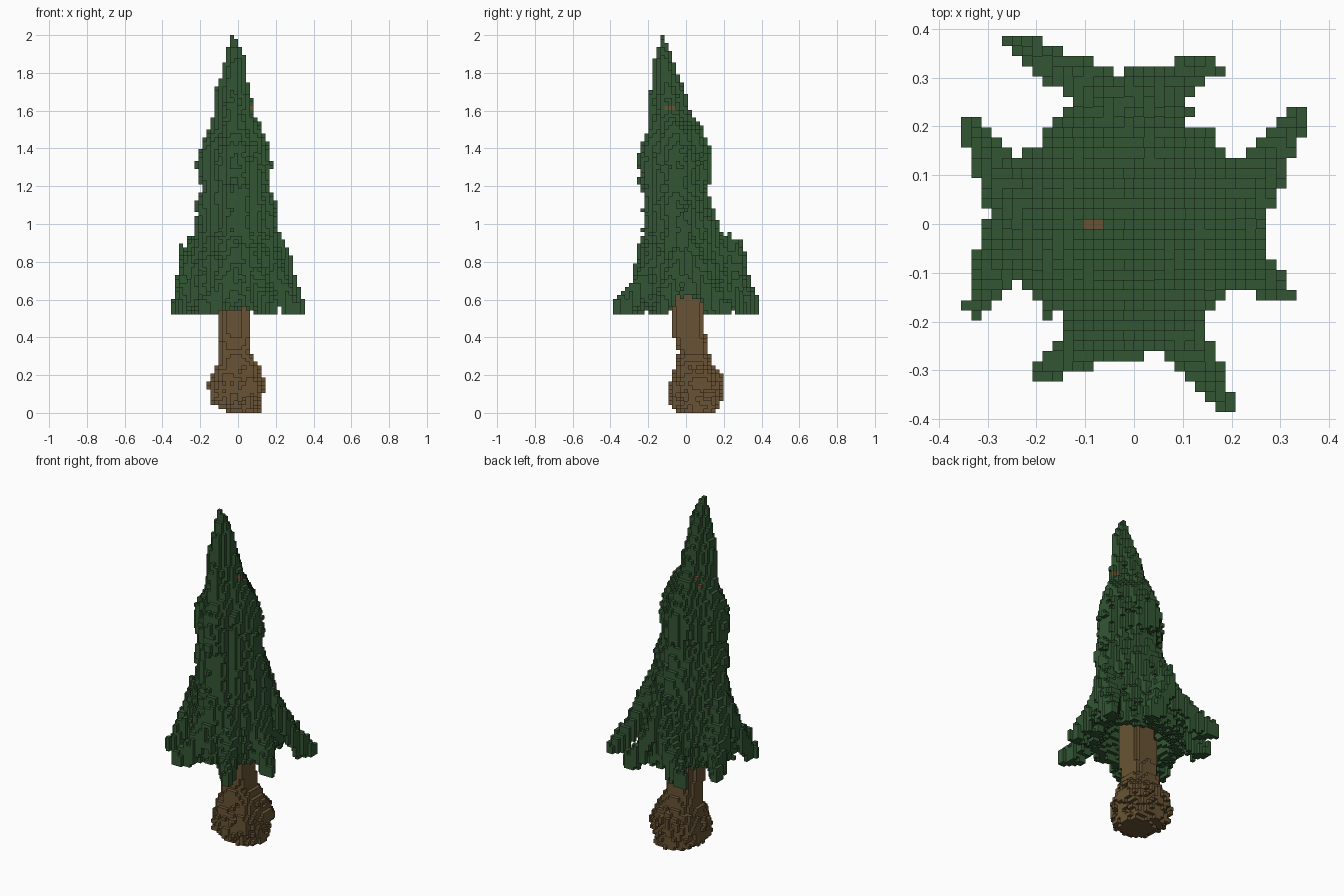
import bpy, math, random
from mathutils import Vector

random.seed(4)
if "Cube" in bpy.data.objects:
    bpy.data.objects.remove(bpy.data.objects["Cube"], do_unlink=True)

NX, NY, NZ = 34, 37, 96
S = 2 / NZ


def material(name, colour):
    m = bpy.data.materials.new(name)
    m.use_nodes = True
    m.diffuse_color = (*colour, 1)
    m.node_tree.nodes["Principled BSDF"].inputs["Base Color"].default_value = (*colour, 1)
    return m


green = material("needle green", (0.033, 0.093, 0.034))
brown = material("bark brown", (0.14, 0.088, 0.035))


def sample(rows, z):
    """Interpolate rows of (z, values...) sorted upwards."""
    if z <= rows[0][0]:
        return rows[0][1:]
    for a, b in zip(rows, rows[1:]):
        if z <= b[0]:
            t = (z - a[0]) / (b[0] - a[0])
            return [p + (q - p) * t for p, q in zip(a[1:], b[1:])]
    return rows[-1][1:]


# Foliage profile: height, half width, half depth, centre x, centre y
FOLIAGE = [
    (.53, .28, .28, -.01, .01), (.7, .27, .27, -.015, 0), (.8, .25, .25, -.02, -.02),
    (.9, .23, .22, -.02, -.02), (1, .21, .2, -.01, -.02), (1.1, .21, .18, -.01, -.045),
    (1.2, .18, .17, -.01, -.06), (1.22, .19, .19, -.015, -.06), (1.3, .2, .195, -.02, -.055),
    (1.4, .185, .19, -.018, -.06), (1.5, .145, .145, -.015, -.055), (1.6, .1, .105, -.025, -.085),
    (1.62, .105, .105, -.025, -.09), (1.7, .095, .095, -.025, -.095), (1.8, .068, .07, -.022, -.11),
    (1.9, .045, .04, -.015, -.12), (2, .012, .012, -.025, -.12)]
# Trunk profile: height, half width, half depth, centre x, centre y
TRUNK = [
    (0, .08, .08, .03, .05), (.03, .11, .12, .01, .05), (.06, .13, .135, -.015, .05),
    (.15, .15, .145, -.005, .055), (.2, .13, .125, -.005, .06), (.25, .11, .1, 0, .045),
    (.32, .085, .08, -.015, .04), (.4, .085, .085, -.015, .02), (1, .08, .08, -.015, 0)]
# Drooping branches: root x, y and tip x, y
BRANCHES = [
    (-.09, .28, -.26, .38), (.06, .28, .17, .33), (.26, .1, .345, .225), (.23, -.09, .32, -.15),
    (.1, -.23, .195, -.375), (-.08, -.24, -.195, -.31), (-.28, -.08, -.33, -.18), (-.27, .09, -.345, .205)]
jitter = {(i, j): random.uniform(-1, 1) for i in range(NX) for j in range(NY)}


def in_branch(x, y, z, n):
    for ax, ay, bx, by in BRANCHES:
        root = Vector((ax, ay))
        along = Vector((bx, by)) - root
        p = Vector((x, y)) - root
        t = p.dot(along) / along.length_squared
        if not -0.6 < t <= 1.05:
            continue
        side = (p - along * t).length
        fall = max(0, 1 - t)
        ridge = 0.59 + 0.19 * fall ** 1.4 - side + 0.02 * n
        if side < 0.019 + 0.03 * fall and max(0.52, ridge - 0.13 + 0.015 * n) < z < ridge + 0.01:
            return True
    return False


def in_foliage(x, y, z, n):
    if z < 0.53:
        return False
    if z < 0.95 and in_branch(x, y, z, n):
        return True
    rx, ry, cx, cy = sample(FOLIAGE, z)
    # 0 on the four sides, 1 on the diagonals
    gap = (1 - math.cos(4 * math.atan2(y - cy, x - cx))) / 2
    # ragged hem, higher on the +x side
    out = max(0, x / math.hypot(x, y, 0.01))
    if z < 0.55 + 0.08 * out ** 8 + 0.015 * n:
        return False
    # overlapping drooping layers of needles
    layer = ((z + 0.04 * n + 0.12 * gap) / 0.11) % 1
    edge = 1.02 - (0.2 if z > 1.2 else 0.13) * gap
    if z < 1.85:
        edge += 0.04 * n - 0.06 * layer
    if math.hypot((x - cx) / rx, (y - cy) / ry) > edge:
        return False
    # hollow underside of the lowest skirt
    return math.hypot(x, y) > 0.22 - 0.6 * (z - 0.53)


def in_trunk(x, y, z, n):
    if z > 0.95:
        return False
    rx, ry, cx, cy = sample(TRUNK, z)
    rough = random.uniform(-.25, .2) + 0.1 * n if z < 0.26 else 0.03 * n
    return abs((x - cx) / rx) ** 2.6 + abs((y - cy) / ry) ** 2.6 < 1 + rough


def centre(i, j, k):
    return (i + .5 - NX / 2) * S, (j + .5 - NY / 2) * S, (k + .5) * S


def cells(test):
    return {(i, j, k) for i in range(NX) for j in range(NY) for k in range(NZ)
            if test(*centre(i, j, k), jitter[i, j])}


def bark_patch(c):
    """Small spots where bark shows through the needles."""
    x, y, z = centre(*c)
    from_above = -.1 < x < -.06 and abs(y) < .01 and not any((c[0], c[1], k) in foliage for k in range(c[2] + 1, NZ))
    from_side = x > 0 and -.105 < y < -.06 and 1.6 < z < 1.63
    return from_above or from_side


def block_object(name, filled, hidden, mats, rule=None):
    """Make the exposed cube faces of a set of cells."""
    verts, faces, slots = {}, [], []
    for c in sorted(filled):
        for axis in range(3):
            for step in (0, 1):
                near = list(c)
                near[axis] += 2 * step - 1
                if tuple(near) in filled or tuple(near) in hidden:
                    continue
                u, v = (axis + 1) % 3, (axis + 2) % 3
                quad = []
                for a, b in ((0, 0), (1, 0), (1, 1), (0, 1)):
                    p = list(c)
                    p[axis] += step
                    p[u] += a
                    p[v] += b
                    quad.append(verts.setdefault(tuple(p), len(verts)))
                faces.append(quad if step else quad[::-1])
                slots.append(1 if rule and rule(c) else 0)
    mesh = bpy.data.meshes.new(name)
    mesh.from_pydata([((p[0] - NX / 2) * S, (p[1] - NY / 2) * S, p[2] * S) for p in verts], [], faces)
    for m in mats:
        mesh.materials.append(m)
    mesh.polygons.foreach_set("material_index", slots)
    mesh.update()
    bpy.context.collection.objects.link(bpy.data.objects.new(name, mesh))


trunk = cells(in_trunk)
foliage = cells(in_foliage) - trunk
block_object("trunk", trunk, foliage, [brown])
block_object("foliage", foliage, trunk, [green, brown], bark_patch)
